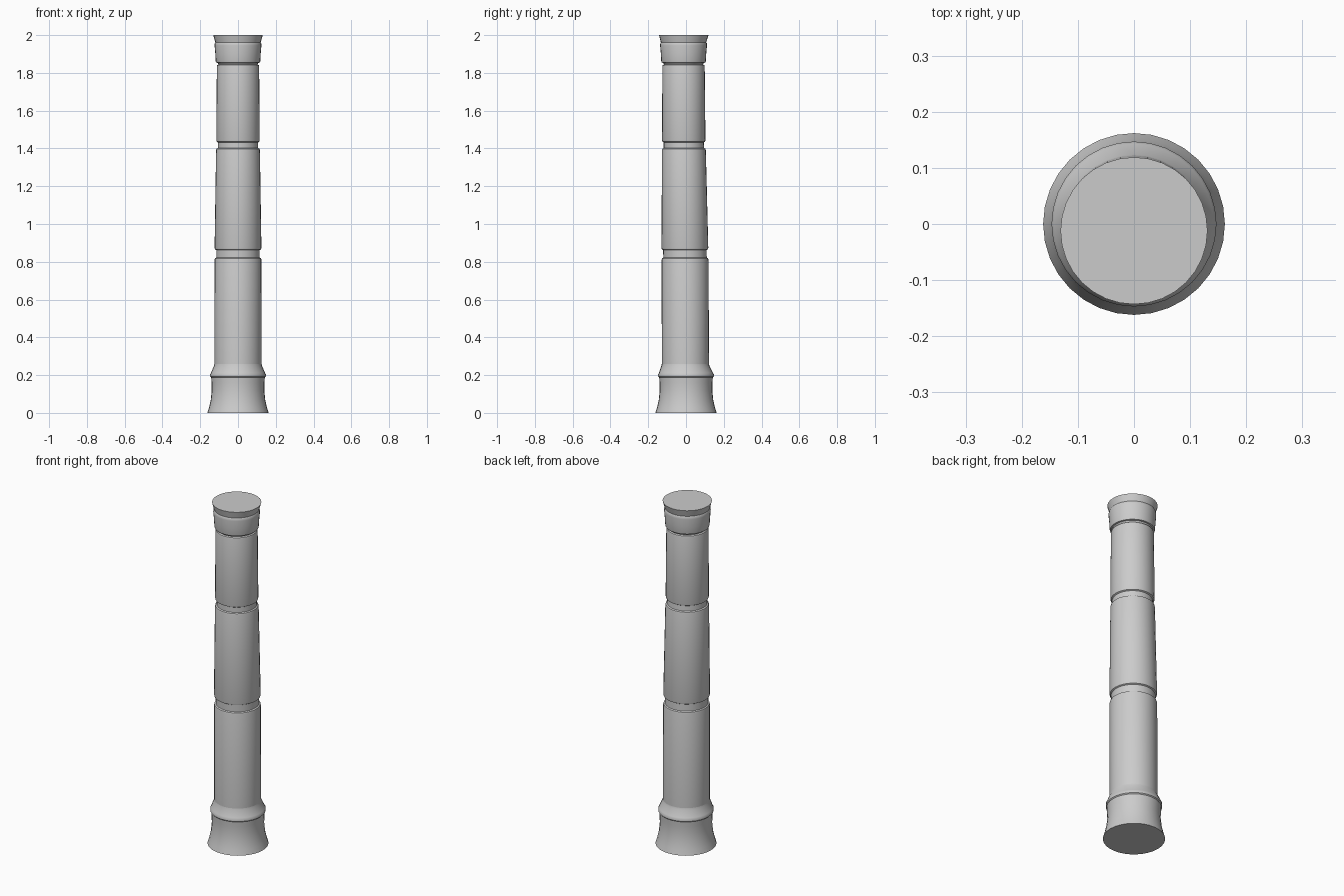
import bpy, bmesh, math

if "Cube" in bpy.data.objects:
    bpy.data.objects.remove(bpy.data.objects["Cube"])

SIDES = 32

def lathe(name, rings, cap_bottom=False, cap_top=False):
    """Loft circular rings given as (z, radius, y centre)."""
    bm = bmesh.new()
    loops = []
    for z, r, cy in rings:
        loops.append([bm.verts.new((r * math.cos(2 * math.pi * i / SIDES),
                                    cy + r * math.sin(2 * math.pi * i / SIDES), z))
                      for i in range(SIDES)])
    for a, b in zip(loops, loops[1:]):
        for i in range(SIDES):
            j = (i + 1) % SIDES
            bm.faces.new((a[i], a[j], b[j], b[i]))
    if cap_bottom:
        bm.faces.new(loops[0][::-1])
    if cap_top:
        bm.faces.new(loops[-1])
    mesh = bpy.data.meshes.new(name)
    bm.to_mesh(mesh)
    bm.free()
    ob = bpy.data.objects.new(name, mesh)
    bpy.context.collection.objects.link(ob)
    bpy.ops.object.select_all(action='DESELECT')
    ob.select_set(True)
    bpy.context.view_layer.objects.active = ob
    bpy.ops.object.shade_smooth_by_angle(angle=math.radians(30))

def drum(name, lower, upper, neck):
    """Column drum with softened rims; neck = groove above it (z end, radius, next drum's bottom y)."""
    (z0, r0, y0), (z1, r1, y1) = lower, upper
    zn, rn, yn = neck
    lathe(name, [(z0, r0 - 0.009, y0), (z0 + 0.004, r0 - 0.002, y0), (z0 + 0.012, r0, y0),
                 (z1 - 0.012, r1, y1), (z1 - 0.004, r1 - 0.002, y1), (z1, r1 - 0.009, y1),
                 (zn, rn, yn)])

# Flared base with a raised collar
lathe("base", [(0, 0.162, 0), (0.03, 0.153, 0), (0.07, 0.144, 0), (0.12, 0.139, 0),
               (0.16, 0.140, 0), (0.188, 0.142, 0), (0.193, 0.147, 0), (0.205, 0.147, 0),
               (0.212, 0.143, 0), (0.25, 0.127, -0.003), (0.26, 0.125, -0.003)],
      cap_bottom=True)

# Lower shaft and its groove
lathe("lower_shaft", [(0.26, 0.125, -0.003), (0.81, 0.124, -0.005), (0.818, 0.122, -0.005),
                      (0.822, 0.115, -0.005), (0.862, 0.115, -0.006)])

# Middle and upper shafts taper and lean slightly to the front
drum("middle_shaft", (0.862, 0.124, -0.006), (1.402, 0.116, -0.011), (1.432, 0.106, -0.012))
drum("upper_shaft", (1.432, 0.115, -0.012), (1.845, 0.112, -0.013), (1.853, 0.108, -0.013))

# Capital with a rounded band and a flared lip
lathe("capital", [(1.853, 0.108, -0.013), (1.855, 0.116, -0.013), (1.862, 0.118, -0.013),
                  (1.90, 0.120, -0.013), (1.945, 0.124, -0.013), (1.957, 0.123, -0.013),
                  (1.962, 0.120, -0.013), (2.0, 0.131, -0.012)], cap_top=True)
